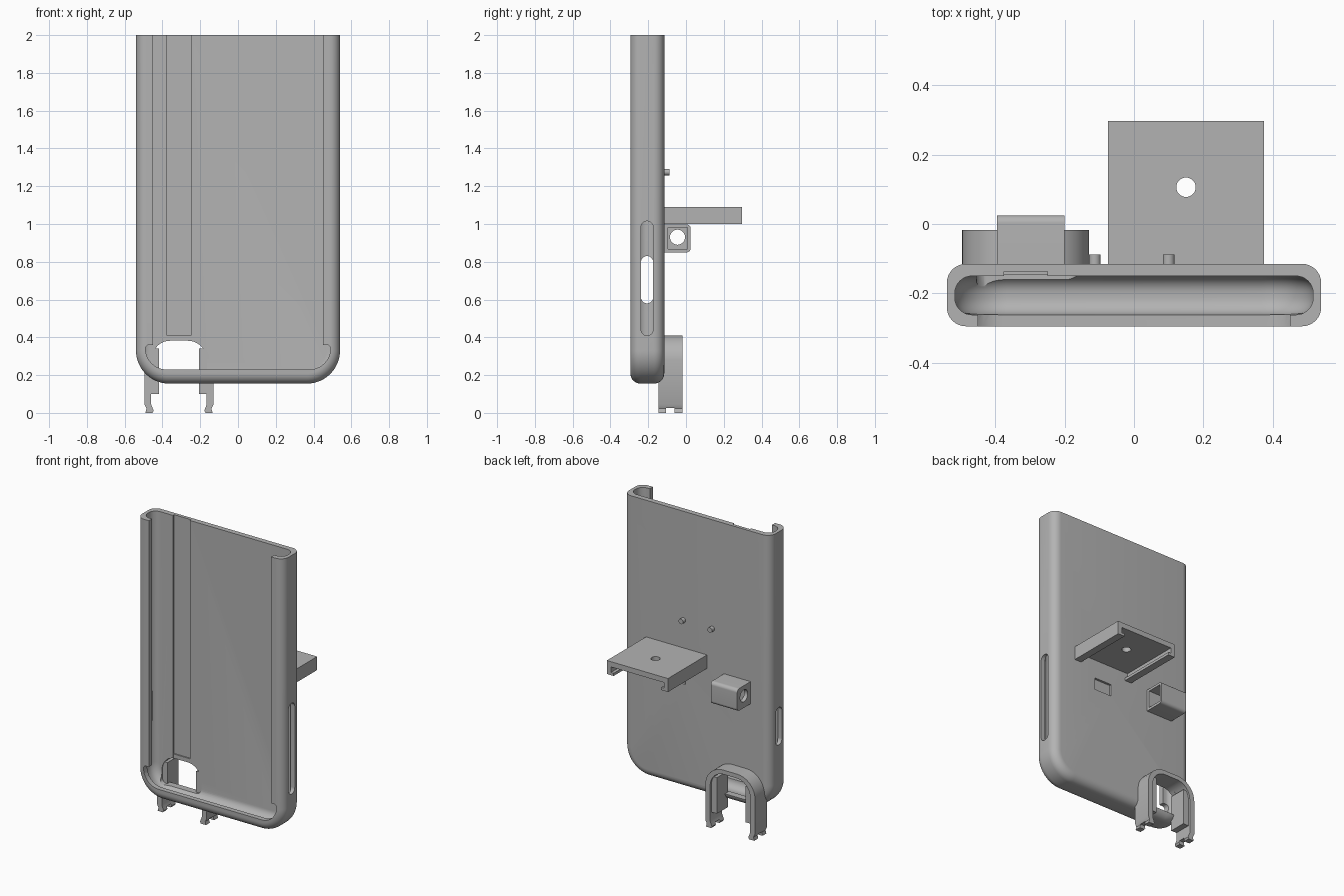
import bpy, bmesh, math
from mathutils import Vector

if "Cube" in bpy.data.objects:
    bpy.data.objects.remove(bpy.data.objects["Cube"])

grey = bpy.data.materials.new("grey_plastic")
grey.diffuse_color = (0.45, 0.45, 0.45, 1)
grey.use_nodes = True
grey.node_tree.nodes["Principled BSDF"].inputs["Base Color"].default_value = grey.diffuse_color


def finish(name, bm):
    bmesh.ops.recalc_face_normals(bm, faces=bm.faces[:])
    me = bpy.data.meshes.new(name)
    bm.to_mesh(me)
    bm.free()
    me.materials.append(grey)
    ob = bpy.data.objects.new(name, me)
    bpy.context.collection.objects.link(ob)
    return ob


def rounded(pts, n=8):
    """Fillet the corners of a polygon given as (a, b[, radius])."""
    out = []
    for i, p in enumerate(pts):
        c = Vector(p[:2])
        r = p[2] if len(p) > 2 else 0
        if not r:
            out.append(c)
            continue
        u = (Vector(pts[i - 1][:2]) - c).normalized()
        v = (Vector(pts[(i + 1) % len(pts)][:2]) - c).normalized()
        half = u.angle(v) / 2
        mid = c + (u + v).normalized() * r / math.sin(half)
        s, e = c + u * r / math.tan(half) - mid, c + v * r / math.tan(half) - mid
        for k in range(n + 1):
            d = s.lerp(e, k / n).normalized() * r
            out.append(mid + d)
    return out


def prism(name, pts, axis, lo, hi):
    """Extrude a profile along y (points are x, z) or x (points are y, z)."""
    bm = bmesh.new()
    put = (lambda p, t: (p.x, t, p.y)) if axis == 'y' else (lambda p, t: (t, p.x, p.y))
    pts = rounded(pts)
    a, b = ([bm.verts.new(put(p, t)) for p in pts] for t in (lo, hi))
    bm.faces.new(a)
    bm.faces.new(b)
    for i in range(len(a)):
        bm.faces.new((a[i - 1], a[i], b[i], b[i - 1]))
    return finish(name, bm)


def rect(a0, a1, b0, b1, r=0):
    return [(a0, b0, r), (a1, b0, r), (a1, b1, r), (a0, b1, r)]


def disc(a, b, r):
    return [(a + r * math.cos(k * math.pi / 16), b + r * math.sin(k * math.pi / 16)) for k in range(32)]


def shell(name, half, bottom, top, y0, y1, corner, edge, n=8):
    """U-shaped slab with filleted sides and bottom, flat at the top."""
    bm = bmesh.new()
    steps = [k * math.pi / 2 / n for k in range(n + 1)]
    rows = [(edge * (1 - math.sin(t)), y0 + edge * (1 - math.cos(t))) for t in steps]
    rows += [(d, y0 + y1 - y) for d, y in reversed(rows)]
    loops = []
    for d, y in rows:
        h, z = half - d, bottom + d
        pts = rounded([(h, top), (-h, top), (-h, z, corner - d), (h, z, corner - d)], 14)
        loops.append([bm.verts.new((p.x, y, p.y)) for p in pts])
    bm.faces.new(loops[0])
    bm.faces.new(loops[-1])
    for a, b in zip(loops, loops[1:]):
        for i in range(len(a)):
            bm.faces.new((a[i - 1], a[i], b[i], b[i - 1]))
    return finish(name, bm)


def cut(ob, *cutters):
    for c in cutters:
        m = ob.modifiers.new("cut", 'BOOLEAN')
        m.operation, m.solver, m.object = 'DIFFERENCE', 'EXACT', c
        bpy.context.view_layer.objects.active = ob
        bpy.ops.object.modifier_apply(modifier=m.name)
        bpy.data.objects.remove(c)


# Case: open-topped tray with a front window
case = shell("case", 0.54, 0.155, 2.0, -0.295, -0.115, 0.175, 0.055)
cut(case,
    shell("cavity", 0.517, 0.18, 2.2, -0.262, -0.15, 0.15, 0.05),
    prism("window", [(0.45, 2.2), (-0.45, 2.2), (-0.45, 0.36), (-0.49, 0.36, 0.02),
                     (-0.49, 0.23, 0.11), (0.49, 0.23, 0.11), (0.49, 0.36, 0.02), (0.45, 0.36)],
          'y', -0.4, -0.21),
    # Groove in the inner back wall
    prism("groove", rect(-0.375, -0.25, 0.37, 2.2), 'y', -0.2, -0.137),
    # Lens opening
    prism("lens_hole", [(-0.455, 0.2, 0.03), (-0.165, 0.2, 0.03), (-0.165, 0.385, 0.1), (-0.455, 0.385, 0.1)],
          'y', -0.2, 0),
    # Side button slots
    prism("right_slot", rect(-0.238, -0.174, 0.41, 1.015, 0.031), 'x', 0.48, 0.7),
    prism("left_slot", rect(-0.238, -0.174, 0.58, 0.83, 0.031), 'x', -0.7, -0.48),
    # Shallow pocket under the shelf
    prism("pocket", rect(0.085, 0.215, 0.85, 0.93), 'y', -0.13, 0))

# Shelf: plate with hooked rails beneath
mid = 0.15
side = [(0.225, 1.09), (0.225, 1.0), (0.175, 1.0), (0.175, 1.018), (0.195, 1.018), (0.195, 1.055)]
shelf = prism("shelf", [(mid + x, z) for x, z in side] + [(mid - x, z) for x, z in reversed(side)],
              'y', -0.12, 0.297)
bm = bmesh.new()
bmesh.ops.create_cone(bm, cap_ends=True, segments=32, radius1=0.028, radius2=0.028, depth=0.4)
bmesh.ops.translate(bm, verts=bm.verts[:], vec=(mid, 0.106, 1.07))
cut(shelf, finish("shelf_hole", bm))

# Socket: box open on one side with a round hole opposite
socket = prism("socket", [(-0.12, 0.85), (0.025, 0.85, 0.022), (0.025, 0.998, 0.022), (-0.12, 0.998)],
               'x', -0.395, -0.2)
cut(socket,
    prism("socket_bore", rect(-0.095, 0.008, 0.867, 0.982), 'x', -0.37, 0),
    prism("socket_hole", disc(-0.045, 0.93, 0.04), 'x', -0.5, -0.3))

# Pins on the back
pins = [prism("pin", disc(x, 1.275, 0.017), 'y', -0.12, -0.088) for x in (-0.113, 0.1)]

# Clip: arch with hooked feet around the lens opening
cx = -0.3125
leg = [(0.147, 0.26), (0.147, 0.045), (0.134, 0.012), (0.14, 0), (0.178, 0),
       (0.172, 0.022), (0.183, 0.045)]
clip = prism("clip", [(cx - 0.147, 0.382, 0.1)] + [(cx - x, z) for x, z in leg]
             + [(cx - 0.183, 0.41, 0.13), (cx + 0.183, 0.41, 0.13)]
             + [(cx + x, z) for x, z in reversed(leg)] + [(cx + 0.147, 0.382, 0.1)],
             'y', -0.145, -0.018)
cut(clip, prism("foot_notch", rect(-0.105, -0.06, -0.1, 0.025), 'x', -0.6, 0))

# Pads inside the clip legs
pads = [prism("clip_pad", rect(cx + s * 0.128 - 0.022, cx + s * 0.128 + 0.022, 0.1, 0.34),
              'y', -0.145, -0.03) for s in (-1, 1)]

# Smooth curved surfaces, keep edges sharp
for ob in [case, shelf, socket, clip] + pins + pads:
    bpy.ops.object.select_all(action='DESELECT')
    ob.select_set(True)
    bpy.context.view_layer.objects.active = ob
    bpy.ops.object.shade_smooth_by_angle(angle=math.radians(30))
